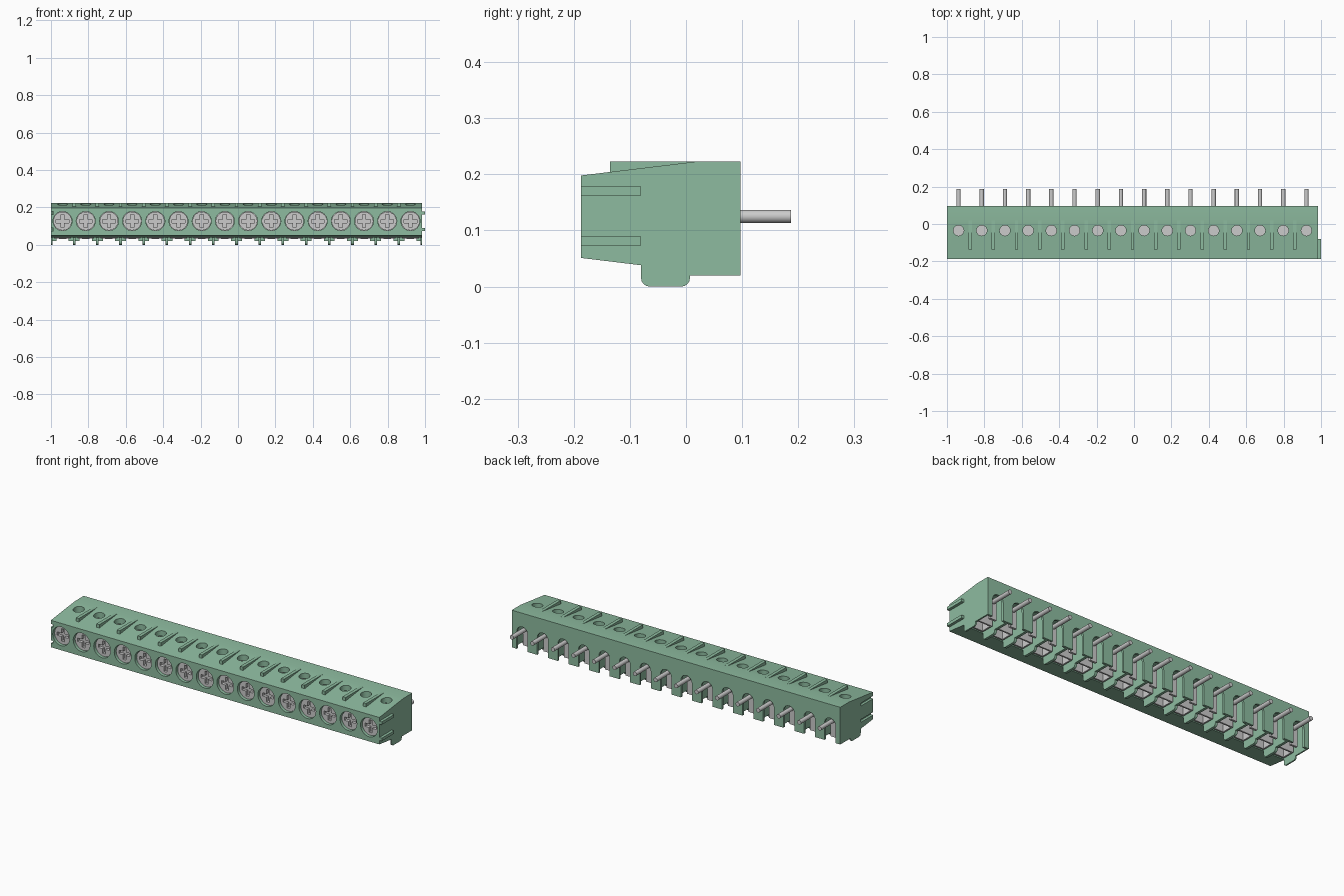
import bpy, bmesh, math
from mathutils import Matrix, Vector

if "Cube" in bpy.data.objects:
    bpy.data.objects.remove(bpy.data.objects["Cube"])

POLES, PITCH = 16, 0.124
CELLS = [-0.938 + PITCH * i for i in range(POLES)]
SCREW_Z = 0.127

green = bpy.data.materials.new("green_plastic")
green.diffuse_color = (0.27, 0.50, 0.35, 1)
green.use_nodes = True
green.node_tree.nodes["Principled BSDF"].inputs["Base Color"].default_value = green.diffuse_color


def box(bm, x0, x1, y0, y1, z0, z1):
    size = Vector((x1 - x0, y1 - y0, z1 - z0))
    mid = Vector((x0 + x1, y0 + y1, z0 + z1)) / 2
    m = Matrix.Translation(mid) @ Matrix.Diagonal((*size, 1))
    return bmesh.ops.create_cube(bm, size=1, matrix=m)["verts"]


def rod(bm, axis, r, a, b, c1, c2, seg=32):
    """Cylinder from a to b along Y (c1=x, c2=z) or Z (c1=x, c2=y)."""
    mid = (a + b) / 2
    if axis == "Y":
        m = Matrix.Translation((c1, mid, c2)) @ Matrix.Rotation(math.pi / 2, 4, "X")
    else:
        m = Matrix.Translation((c1, c2, mid))
    bmesh.ops.create_cone(bm, cap_ends=True, segments=seg, radius1=r, radius2=r,
                          depth=b - a, matrix=m)


def extrude(bm, points, offset):
    """Closed prism from 3D outline points."""
    face = bm.faces.new([bm.verts.new(p) for p in points])
    new = bmesh.ops.extrude_face_region(bm, geom=[face], use_keep_orig=True)["geom"]
    bmesh.ops.translate(bm, vec=offset,
                        verts=[v for v in new if isinstance(v, bmesh.types.BMVert)])


def finish(bm, name, mat=None):
    bmesh.ops.recalc_face_normals(bm, faces=bm.faces)
    me = bpy.data.meshes.new(name)
    bm.to_mesh(me)
    bm.free()
    if mat:
        me.materials.append(mat)
    ob = bpy.data.objects.new(name, me)
    bpy.context.collection.objects.link(ob)
    return ob


def cut(ob, bm):
    """Subtract the cutter mesh and bake the result."""
    cutter = finish(bm, "cutter")
    cutter.hide_render = True
    mod = ob.modifiers.new("cut", "BOOLEAN")
    mod.object, mod.operation, mod.solver = cutter, "DIFFERENCE", "EXACT"
    dg = bpy.context.evaluated_depsgraph_get()
    me = bpy.data.meshes.new_from_object(ob.evaluated_get(dg))
    ob.modifiers.clear()
    ob.data = me
    bpy.data.objects.remove(cutter)


def smooth(ob):
    bpy.ops.object.select_all(action="DESELECT")
    ob.select_set(True)
    bpy.context.view_layer.objects.active = ob
    bpy.ops.object.shade_smooth_by_angle(angle=math.radians(30))


# Housing: side profile with rounded foot, extruded along x
def corner(cy, cz, r, start):
    return [(cy + r * math.cos(math.radians(start + a)),
             cz + r * math.sin(math.radians(start + a))) for a in (0, 22.5, 45, 67.5, 90)]


foot = corner(-0.065, 0.015, 0.015, 180) + corner(-0.008, 0.015, 0.015, 270)
profile = [(-0.187, 0.198), (-0.187, 0.051), (-0.08, 0.038)] + foot + [
    (0.007, 0.02), (0.097, 0.02), (0.097, 0.223), (0.02, 0.223)]
bm = bmesh.new()
extrude(bm, [(-1, y, z) for y, z in profile], (1.985, 0, 0))
housing = finish(bm, "housing", green)

# Wire chambers open at the bottom
bm = bmesh.new()
for x in CELLS:
    box(bm, x - 0.055, x + 0.055, -0.082, 0.085, -0.05, 0.19)
cut(housing, bm)

# Arched notches in the back wall around the pins
bm = bmesh.new()
for x in CELLS:
    arch = [(x - 0.033, -0.05), (x + 0.033, -0.05)]
    arch += [(x + 0.033 * math.cos(math.pi * k / 12), 0.115 + 0.033 * math.sin(math.pi * k / 12))
             for k in range(13)]
    extrude(bm, [(px, 0.07, pz) for px, pz in arch], (0, 0.05, 0))
cut(housing, bm)

# Screw bores in the front
bm = bmesh.new()
for x in CELLS:
    rod(bm, "Y", 0.051, -0.25, -0.075, x, SCREW_Z)
cut(housing, bm)

# Test holes in the top
bm = bmesh.new()
for x in CELLS:
    rod(bm, "Z", 0.028, 0.18, 0.26, x, -0.035)
cut(housing, bm)

# Joining grooves on the left end
RAILS = ((0.073, 0.089), (0.162, 0.178))
bm = bmesh.new()
for z0, z1 in RAILS:
    box(bm, -1.05, -0.986, -0.25, -0.08, z0, z1)
cut(housing, bm)
smooth(housing)

# Matching rails on the right end
bm = bmesh.new()
for z0, z1 in RAILS:
    box(bm, 0.98, 1.0, -0.187, -0.08, z0, z1)
finish(bm, "joining_rails", green)

# Divider ribs on the sloping top
bm = bmesh.new()
for x in CELLS[:-1]:
    c = x + PITCH / 2
    rib = [(-0.135, 0.2), (0.02, 0.2), (0.02, 0.2232), (-0.135, 0.2232)]
    extrude(bm, [(c - 0.009, y, z) for y, z in rib], (0.018, 0, 0))
finish(bm, "divider_ribs", green)

# Cross-slotted clamping screw
bm = bmesh.new()
rod(bm, "Y", 0.0495, -0.172, -0.135, 0, 0)
screw = finish(bm, "screw")
for w, h in ((0.009, 0.034), (0.034, 0.009)):
    bm = bmesh.new()
    box(bm, -w, w, -0.2, -0.155, -h, h)
    cut(screw, bm)
bm = bmesh.new()
bm.from_mesh(screw.data)
rod(bm, "Y", 0.025, -0.136, -0.05, 0, 0, 20)
bm.to_mesh(screw.data)
bm.free()
smooth(screw)
screw.location.z = SCREW_Z

# Wire clamp: box hollowed from below
bm = bmesh.new()
box(bm, -0.045, 0.045, -0.07, 0.002, 0.035, 0.18)
bm.normal_update()
bottom = min(bm.faces, key=lambda f: f.calc_center_median().z)
bmesh.ops.inset_region(bm, faces=[bottom], thickness=0.012)
inner = bmesh.ops.extrude_discrete_faces(bm, faces=[bottom])["faces"][0]
bmesh.ops.translate(bm, vec=(0, 0, 0.1), verts=inner.verts)
clamp = finish(bm, "wire_clamp")

# Solder pin with its upright contact strip
bm = bmesh.new()
rod(bm, "Y", 0.0115, 0.0, 0.187, 0, 0.125, 20)
box(bm, -0.02, 0.02, 0.05, 0.062, 0.03, 0.142)
pin = finish(bm, "contact_pin")
smooth(pin)

# Repeat the metal parts for every pole
for part in (screw, clamp, pin):
    part.location.x = CELLS[0]
    for x in CELLS[1:]:
        dup = part.copy()
        dup.location.x = x
        bpy.context.collection.objects.link(dup)
